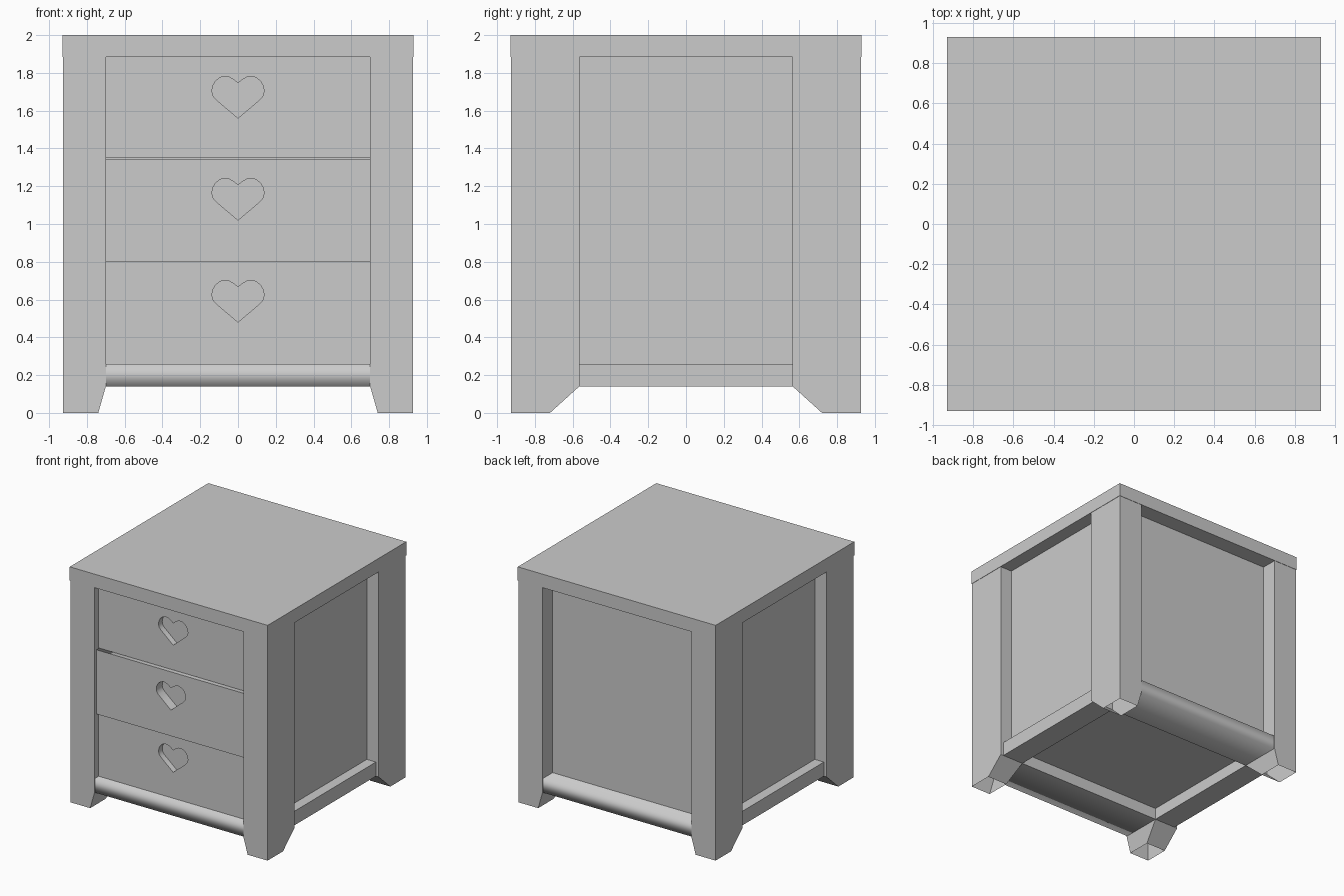
import bpy, bmesh
from mathutils import Vector

if "Cube" in bpy.data.objects:
    bpy.data.objects.remove(bpy.data.objects["Cube"])


def new_object(name, bm, mirror=(False, False)):
    mesh = bpy.data.meshes.new(name)
    bmesh.ops.recalc_face_normals(bm, faces=bm.faces)
    bm.to_mesh(mesh)
    bm.free()
    obj = bpy.data.objects.new(name, mesh)
    bpy.context.collection.objects.link(obj)
    if any(mirror):
        mod = obj.modifiers.new("mirror", 'MIRROR')
        mod.use_axis = (mirror[0], mirror[1], False)
        mod.use_mirror_merge = False
    return obj


def box_bm(lo, hi):
    lo, hi = Vector(lo), Vector(hi)
    bm = bmesh.new()
    bmesh.ops.create_cube(bm, size=1)
    for v in bm.verts:
        v.co = Vector([(lo[i] + hi[i]) / 2 + v.co[i] * (hi[i] - lo[i]) for i in range(3)])
    return bm


# Top slab and inner carcass
new_object("top_slab", box_bm((-.93, -.93, 1.885), (.93, .93, 2)))
new_object("carcass", box_bm((-.815, -.82, .24), (.815, .79, 1.885)))

# Corner posts with tapered, open-ended feet
bm = bmesh.new()
rings = []
for z, x, y in ((0, .74, .72), (.14, .70, .565), (1.885, .70, .565)):
    rings.append([bm.verts.new(p) for p in
                  ((x, y, z), (.927, y, z), (.927, .927, z), (x, .927, z))])
for a, b in zip(rings, rings[1:]):
    for i in range(4):
        j = (i + 1) % 4
        bm.faces.new((a[i], a[j], b[j], b[i]))
bm.faces.new(rings[-1])
new_object("corner_post", bm, (True, True))

# Side rails
new_object("side_rail", box_bm((.70, -.565, .14), (.90, .565, .26)), (True, False))

# Front and back rails, softly shaded around the outer edges
bm = box_bm((-.70, .565, .14), (.70, .92, .26))
bm.normal_update()
for f in bm.faces:
    if abs(f.normal.x) > .5 or f.normal.y < -.5:
        for e in f.edges:
            e.smooth = False
    f.smooth = True
new_object("cross_rail", bm, (False, True))

# Drawer fronts with heart-shaped pulls
HALF = [(0, 0), (.117, .10), (.132, .118), (.138, .142), (.134, .17), (.12, .195),
        (.098, .214), (.073, .222), (.045, .217), (.02, .202), (0, .185)]
HEART = HALF + [(-x, z) for x, z in HALF[-2:0:-1]]


def drawer_front(name, z0, z1, tip, y):
    curve = bpy.data.curves.new(name, 'CURVE')
    curve.dimensions = '2D'
    curve.fill_mode = 'BOTH'
    depth = y + .82
    curve.extrude = abs(depth) / 2
    outline = [(-.70, z0), (.70, z0), (.70, z1), (-.70, z1)]
    for pts in (outline, [(x, z + tip) for x, z in HEART]):
        spline = curve.splines.new('POLY')
        spline.points.add(len(pts) - 1)
        for p, (x, z) in zip(spline.points, pts):
            p.co = (x, z, 0, 1)
        spline.use_cyclic_u = True
    obj = bpy.data.objects.new(name, curve)
    obj.rotation_euler.x = 1.5707963
    obj.location.y = (y - .82) / 2
    bpy.context.collection.objects.link(obj)


drawer_front("top_drawer", 1.35, 1.885, 1.56, -.87)
drawer_front("middle_drawer", .80, 1.345, 1.02, -.90)
drawer_front("bottom_drawer", .26, .80, .48, -.87)
